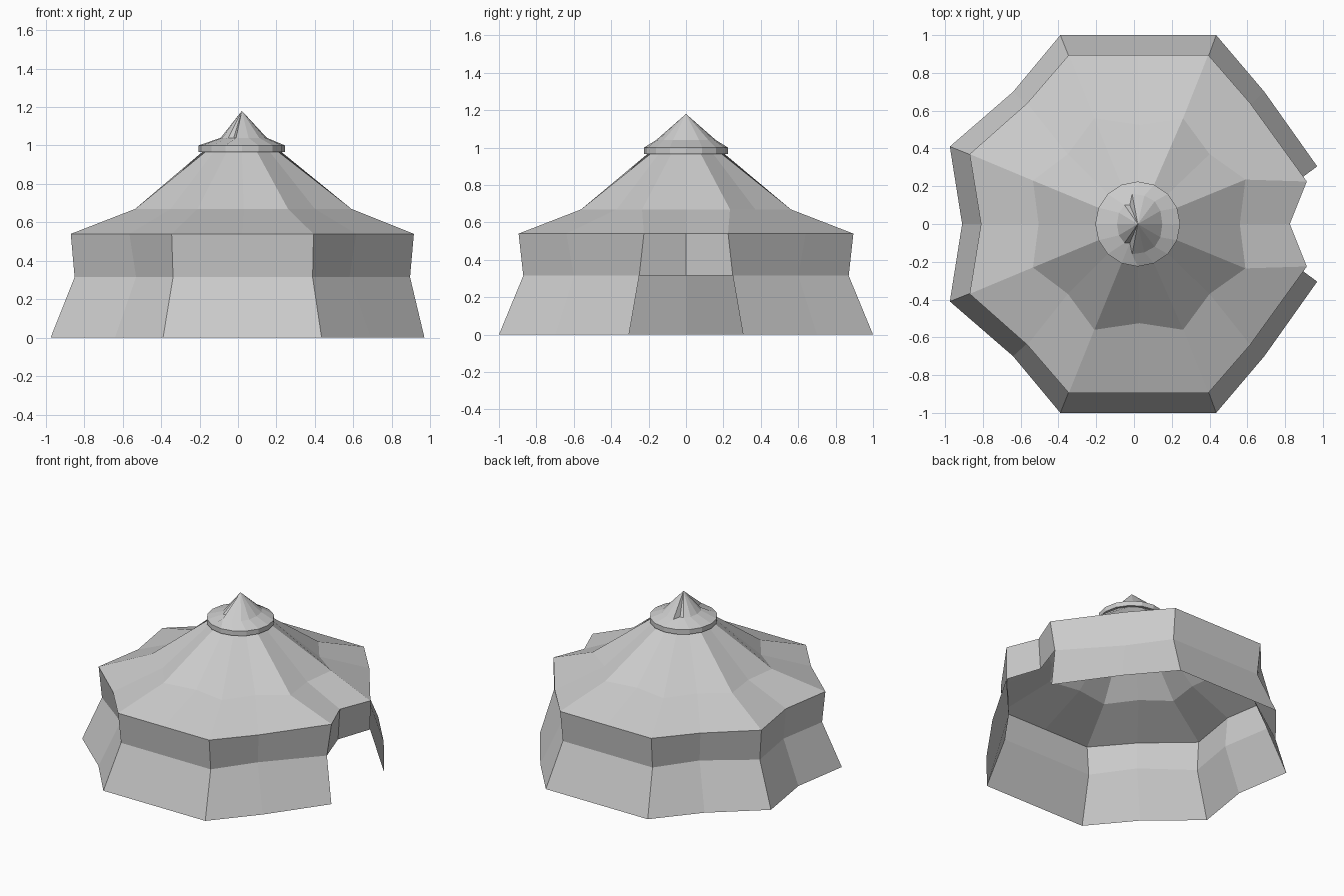
import bpy, bmesh
from math import cos, sin, pi

if "Cube" in bpy.data.objects:
    bpy.data.objects.remove(bpy.data.objects["Cube"])

CX = 0.02  # pole position


def full(half, z):
    """Half outline from +x round to -x, mirrored across y, as a closed ring."""
    pts = half + [(x, -y) for x, y in half[-2:0:-1]]
    return [(x, y, z) for x, y in pts]


def circle(r, z, n=16):
    return [(CX + r * cos(2 * pi * i / n), r * sin(2 * pi * i / n), z) for i in range(n)]


def loft(name, rings, apex=None, skip=()):
    """Join matching rings with quads; optional apex closes the top."""
    bm = bmesh.new()
    loops = [[bm.verts.new(p) for p in ring] for ring in rings]
    n = len(loops[0])
    for a, b in zip(loops, loops[1:]):
        for i in range(n):
            if i not in skip:
                j = (i + 1) % n
                bm.faces.new((a[i], a[j], b[j], b[i]))
    if apex:
        tip = bm.verts.new(apex)
        for i in range(n):
            bm.faces.new((loops[-1][i], loops[-1][(i + 1) % n], tip))
    bmesh.ops.delete(bm, geom=[v for v in bm.verts if not v.link_faces], context='VERTS')
    bm.normal_update()
    me = bpy.data.meshes.new(name)
    bm.to_mesh(me)
    bm.free()
    ob = bpy.data.objects.new(name, me)
    bpy.context.collection.objects.link(ob)
    return ob


# Outlines: sagging midpoints alternate with pulled corners
ground = full([(.88, 0), (.97, .305), (.69, .70), (.435, 1), (.02, 1),
               (-.39, 1), (-.64, .70), (-.975, .41), (-.91, 0)], 0)
hem = full([(.81, 0), (.895, .25), (.58, .60), (.388, .87), (.02, .87),
            (-.338, .87), (-.53, .60), (-.85, .36), (-.79, 0)], .315)
eave = full([(.825, 0), (.915, .225), (.615, .64), (.393, .895), (.02, .895),
             (-.345, .895), (-.565, .64), (-.87, .37), (-.81, 0)], .54)
fold = full([(.56, 0), (.59, .235), (.40, .37), (.26, .56), (.03, .525),
             (-.21, .56), (-.35, .37), (-.535, .23), (-.505, 0)], .67)

# Flared canvas wall, open at the doorway on +x
loft("tent_wall", [ground, hem], skip=(0, 15))

# Valance hanging from the eave
loft("valance", [hem, eave])

# Two-pitch canvas roof
loft("roof", [eave, fold, circle(.205, .967)])

# Collar round the top of the roof
loft("collar", [circle(.205, .965), circle(.225, .965), circle(.225, 1.0)])

# Peak cap with two pinched folds
tip_ring = full([(.15, 0), (.14, .07), (.11, .12), (.055, .15), (-.01, .16),
                 (-.022, .10), (-.05, .10), (-.08, .06), (-.09, 0)], 1.04)
loft("peak_cap", [circle(.225, 1.0), tip_ring], apex=(CX, 0, 1.18))
